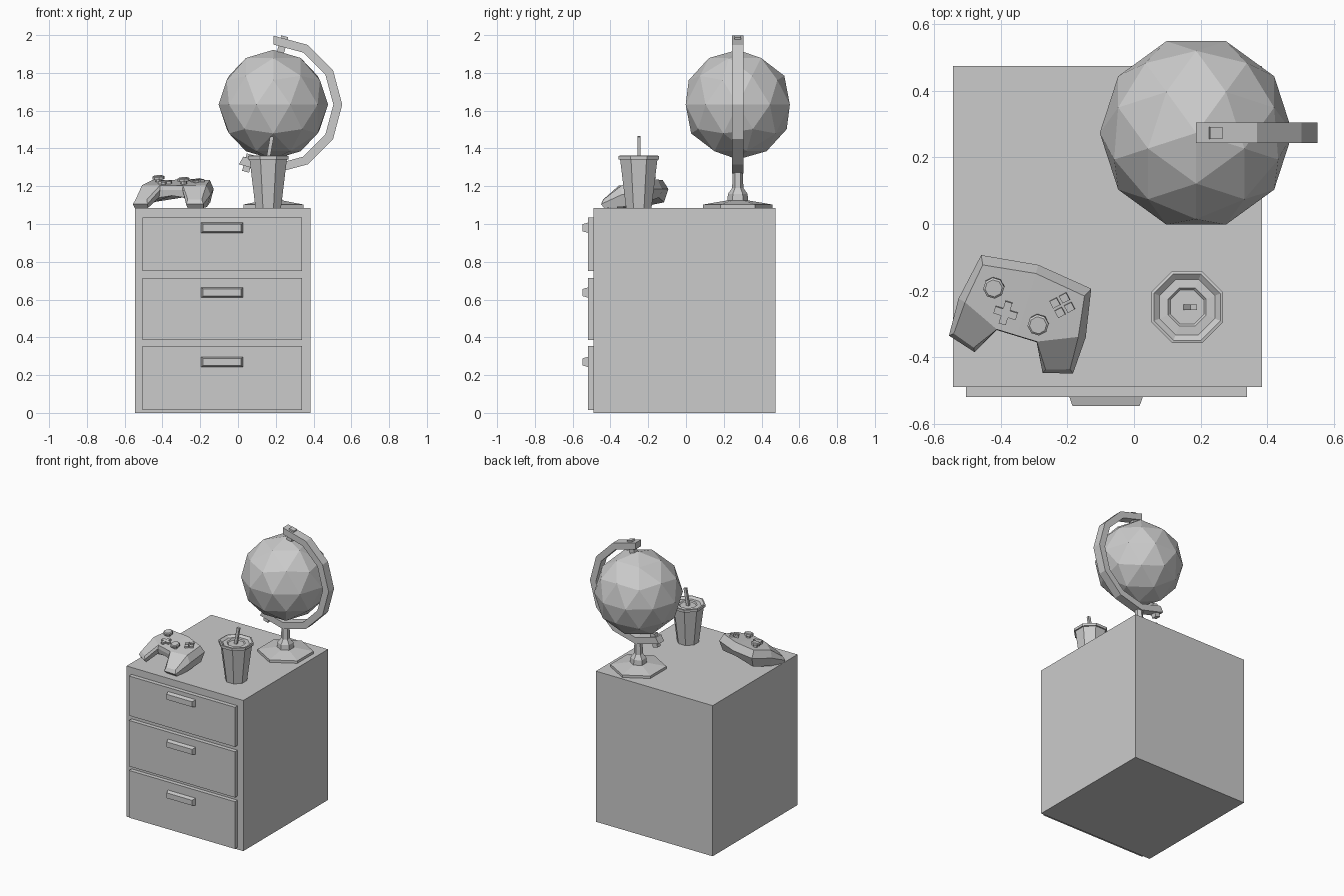
import bpy, bmesh
from math import sin, cos, pi, radians
from mathutils import Matrix, Vector

if "Cube" in bpy.data.objects:
    bpy.data.objects.remove(bpy.data.objects["Cube"])

I = Matrix.Identity(4)


def mesh_object(name, verts, faces, matrix=I):
    bm = bmesh.new()
    vs = [bm.verts.new(matrix @ Vector(v)) for v in verts]
    for f in faces:
        bm.faces.new([vs[i] for i in f])
    bmesh.ops.remove_doubles(bm, verts=bm.verts, dist=1e-5)
    bmesh.ops.recalc_face_normals(bm, faces=bm.faces)
    me = bpy.data.meshes.new(name)
    bm.to_mesh(me)
    bm.free()
    ob = bpy.data.objects.new(name, me)
    bpy.context.collection.objects.link(ob)
    return ob


def loft(name, rings, matrix=I, closed=True):
    """Skin equal-length rings and cap both ends."""
    n = len(rings[0])
    verts = [v for r in rings for v in r]
    faces = [(k * n + i, k * n + (i + 1) % n, (k + 1) * n + (i + 1) % n, (k + 1) * n + i)
             for k in range(len(rings) - 1) for i in range(n)]
    faces += [tuple(range(n)), tuple(range(len(verts) - n, len(verts)))]
    return mesh_object(name, verts, faces, matrix)


def lathe(name, profile, sides, matrix=I, phase=0.0):
    return loft(name, [[(r * cos(phase + 2 * pi * i / sides), r * sin(phase + 2 * pi * i / sides), z)
                        for i in range(sides)] for r, z in profile], matrix)


def box(name, lo, hi, matrix=I):
    (a, b, c), (d, e, f) = lo, hi
    return loft(name, [[(a, b, z), (d, b, z), (d, e, z), (a, e, z)] for z in (c, f)], matrix)


# Cabinet with three drawers and tapered handles
TOP = 1.085
box("cabinet_body", (-.545, -.49, 0), (.385, .475, TOP))
drawers = [(.015, .355, .27), (.385, .715, .637), (.75, 1.035, .98)]
for i, (z0, z1, zh) in enumerate(drawers):
    box(f"drawer_{i+1}", (-.505, -.52, z0), (.34, -.489, z1))
    loft(f"drawer_handle_{i+1}", [
        [(-.084 + sx * w, y, zh + sz * h) for sx, sz in ((-1, -1), (1, -1), (1, 1), (-1, 1))]
        for y, w, h in ((-.519, .111, .027), (-.547, .101, .019))])

# Globe ball
GX, GY, GZ = .187, .274, 1.632
bm = bmesh.new()
bmesh.ops.create_icosphere(bm, subdivisions=2, radius=.29,
                           matrix=Matrix.Translation((GX, GY, GZ)) @ Matrix.Rotation(radians(-18), 4, 'Z'))
me = bpy.data.meshes.new("globe_ball")
bm.to_mesh(me)
bm.free()
bpy.context.collection.objects.link(bpy.data.objects.new("globe_ball", me))

# Globe arc arm
rings = []
for a in range(90, -121, -30):
    c, s = cos(radians(a)), sin(radians(a))
    rings.append([(GX + r * c, GY + y, GZ + r * s)
                  for r, y in ((.318, -.031), (.365, -.031), (.365, .031), (.318, .031))])
loft("globe_arm", rings)

# Pivot pins through both arm ends
for name, x, z, tilt in (("upper_pin", .236, 1.95, 15), ("lower_pin", .053, 1.325, 15)):
    m = Matrix.Translation((x, GY, z)) @ Matrix.Rotation(radians(tilt), 4, 'Y')
    box(name, (-.019, -.018, -.05), (.019, .018, .045), m)

# Globe foot: hexagonal base, collar and post
lathe("globe_stand", [(.183, TOP), (.183, 1.103), (.055, 1.125), (.052, 1.16), (.03, 1.19), (.026, 1.285)],
      6, Matrix.Translation((GX, GY, 0)), pi / 2)

# Cup, recessed lid and straw
cup = Matrix.Translation((.16, -.25, 0))
lathe("cup", [(.073, TOP), (.107, 1.343)], 8, cup, pi / 8)
lathe("cup_lid", [(.117, 1.342), (.117, 1.36), (.108, 1.362), (.09, 1.348), (.062, 1.35), (.055, 1.343)],
      8, cup, pi / 8)
box("straw", (-.01, -.008, -.05), (.01, .008, .125),
    Matrix.Translation((.158, -.25, 1.34)) @ Matrix.Rotation(radians(10), 4, 'Y'))

# Game pad shell: half cross-section loops mirrored across its centre line
PAD = Matrix.Translation((-.294, -.144, 0)) @ Matrix.Rotation(radians(-17), 4, 'Z')
layers = [
    [(0, 0, 1.14), (.16, -.02, 1.115), (.18, -.15, 1.09), (.19, -.245, TOP), (.11, -.265, TOP),
     (.07, -.195, 1.14), (0, -.195, 1.15)],
    [(0, .022, 1.185), (.173, 0, 1.185), (.2, -.145, 1.155), (.195, -.26, 1.105), (.107, -.285, 1.105),
     (.063, -.202, 1.18), (0, -.202, 1.18)],
    [(0, -.005, 1.235), (.16, -.027, 1.232), (.178, -.15, 1.205), (.183, -.25, 1.13), (.113, -.273, 1.13),
     (.063, -.2, 1.205), (0, -.2, 1.205)]]
verts, faces = [], []
for s in (1, -1):
    o = len(verts)
    verts += [(s * u, v, z) for layer in layers for u, v, z in layer]
    faces += [(o + k * 7 + i, o + k * 7 + i + 1, o + k * 7 + i + 8, o + k * 7 + i + 7)
              for k in (0, 1) for i in range(6)]
    for b in (o, o + 14):
        faces += [(b, b + 1, b + 2, b + 5, b + 6), (b + 2, b + 3, b + 4, b + 5)]
mesh_object("gamepad_body", verts, faces, PAD)


def on_pad(u, v):
    """Frame lying on the sloped pad face."""
    return PAD @ Matrix.Translation((u, v, 1.236 + .155 * v)) @ Matrix.Rotation(radians(8.8), 4, 'X')


# Thumb sticks
for name, u, v in (("left_stick", -.108, -.08), ("right_stick", .052, -.147)):
    lathe(name, [(.017, -.01), (.017, .012), (.032, .014), (.032, .028), (.026, .032)], 8, on_pad(u, v), pi / 8)

# Direction pad cross and four buttons
w, l = .011, .035
cross = [(w, l), (-w, l), (-w, w), (-l, w), (-l, -w), (-w, -w), (-w, -l), (w, -l), (w, -w), (l, -w), (l, w), (w, w)]
loft("direction_pad", [[(x, y, z) for x, y in cross] for z in (-.01, .014)], on_pad(-.052, -.144))
for i, (du, dv) in enumerate(((.023, 0), (-.023, 0), (0, .023), (0, -.023))):
    m = on_pad(.104 + du, -.072 + dv) @ Matrix.Rotation(radians(45), 4, 'Z')
    box(f"button_{i+1}", (-.012, -.012, -.01), (.012, .012, .012), m)
